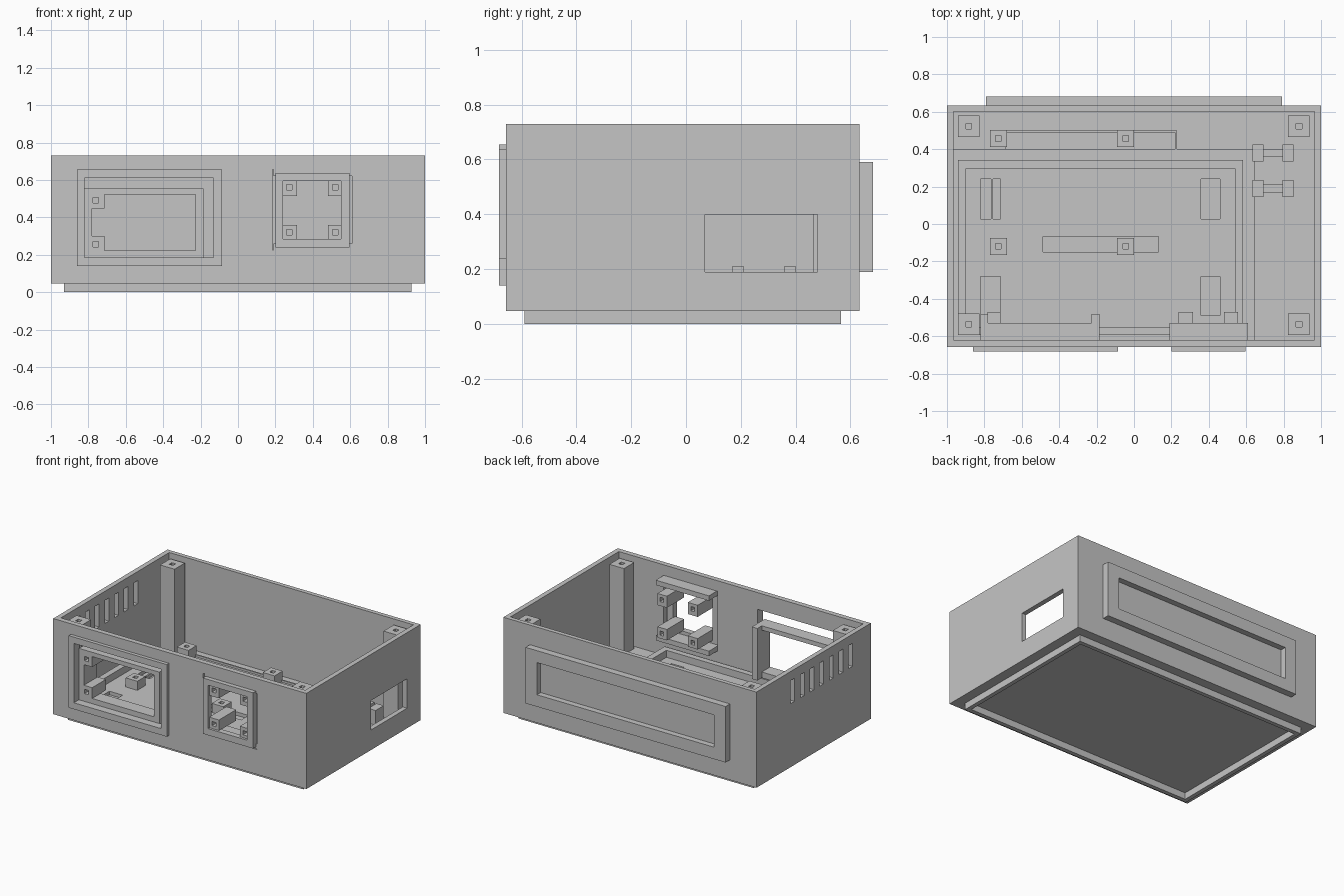
import bpy
import bmesh
from mathutils import Vector

cube = bpy.data.objects.get("Cube")
if cube:
    bpy.data.objects.remove(cube, do_unlink=True)

grey = bpy.data.materials.new("light_grey")
grey.use_nodes = True
GREY = (0.56, 0.56, 0.56, 1)
grey.diffuse_color = GREY
grey.node_tree.nodes["Principled BSDF"].inputs["Base Color"].default_value = GREY


def box(name, x, y, z):
    """Box from (low, high) ranges on each axis."""
    low, high = (Vector(c) for c in zip(x, y, z))
    bm = bmesh.new()
    bmesh.ops.create_cube(bm, size=1)
    for v in bm.verts:
        v.co = Vector([(low[i] + high[i]) / 2 + v.co[i] * (high[i] - low[i]) for i in range(3)])
    mesh = bpy.data.meshes.new(name)
    bm.to_mesh(mesh)
    bm.free()
    mesh.materials.append(grey)
    ob = bpy.data.objects.new(name, mesh)
    bpy.context.collection.objects.link(ob)
    return ob


def cut(ob, x, y, z):
    """Remove a box-shaped volume from an object."""
    cutter = box("cutter", x, y, z)
    cutter.hide_render = True
    mod = ob.modifiers.new("cut", 'BOOLEAN')
    mod.operation = 'DIFFERENCE'
    mod.solver = 'EXACT'
    mod.object = cutter
    bpy.context.view_layer.objects.active = ob
    bpy.ops.object.modifier_apply(modifier=mod.name)
    bpy.data.objects.remove(cutter, do_unlink=True)


def around(c, size):
    return (c - size / 2, c + size / 2)


def upright_post(name, x, y, size, z):
    """Square post with a square screw hole in its top."""
    post = box(name, around(x, size), around(y, size), z)
    cut(post, around(x, 0.03), around(y, 0.03), (z[1] - 0.05, z[1] + 0.1))


# Open enclosure
shell = box("enclosure", (-1, 1), (-0.657, 0.633), (0.047, 0.73))
cut(shell, (-0.965, 0.965), (-0.62, 0.602), (0.085, 1))
cut(shell, (-0.82, -0.13), (-0.8, -0.5), (0.186, 0.61))
cut(shell, (0.185, 0.61), (-0.8, -0.5), (0.225, 0.655))
cut(shell, (0.9, 1.1), (0.07, 0.48), (0.19, 0.40))

# Ventilation slits
for i in range(7):
    cut(shell, (-1.1, -0.9), around(0.225 - i * 0.109, 0.045), (0.50, 0.665))

# Base rim
rim = box("base_rim", (-0.93, 0.928), (-0.59, 0.565), (0, 0.05))
cut(rim, (-0.9, 0.898), (-0.56, 0.535), (-0.1, 0.1))

# Back raised panel with a recess
back = box("back_panel", (-0.79, 0.79), (0.63, 0.682), (0.19, 0.59))
cut(back, (-0.70, 0.70), (0.64, 0.8), (0.275, 0.505))

# Raised floor with strap slots
floor = box("raised_floor", (-0.966, 0.643), (-0.621, 0.40), (0.08, 0.115))
slots = [((0.357, 0.46), (0.027, 0.24)), ((0.357, 0.46), (-0.49, -0.28)),
         ((-0.82, -0.715), (-0.49, -0.28)), ((-0.82, -0.765), (0.027, 0.24)),
         ((-0.755, -0.715), (0.027, 0.24)), ((-0.487, 0.13), (-0.15, -0.067))]
for sx, sy in slots:
    cut(floor, sx, sy, (0.09, 0.3))

# Tray border on the floor
tray = box("tray_border", (-0.94, 0.583), (-0.592, 0.343), (0.11, 0.165))
cut(tray, (-0.897, 0.54), (-0.55, 0.298), (0, 0.4))

# Board shelf with a thin lip, and standoffs
shelf = box("board_shelf", (-0.69, 0.23), (0.395, 0.50), (0.08, 0.12))
cut(shelf, (-0.8, 0.22), (0.3, 0.49), (0.105, 0.3))
for x in (-0.725, -0.045):
    for y in (-0.12, 0.457):
        upright_post("board_standoff", x, y, 0.092, (0.08, 0.18))

# Lid posts in the corners
for x in (-0.884, 0.882):
    for y in (-0.535, 0.522):
        upright_post("corner_post", x, y, 0.115, (0.08, 0.70))

# Cable anchors beside the side window
for y in (0.19, 0.38):
    box("anchor_bar", (0.69, 0.797), around(y, 0.044), (0.08, 0.21))
    for x in (0.663, 0.824):
        box("anchor_block", around(x, 0.058), around(y, 0.092), (0.08, 0.19))

# Screen bezel on the front
bezel = box("screen_bezel", (-0.86, -0.085), (-0.682, -0.65), (0.14, 0.655))
cut(bezel, (-0.82, -0.13), (-0.8, -0.5), (0.186, 0.61))

# Screen bracket behind the bezel
bracket = box("screen_bracket", (-0.82, -0.184), (-0.625, -0.53), (0.181, 0.553))
cut(bracket, (-0.78, -0.228), (-0.8, -0.4), (0.223, 0.522))
for side in ((-0.82, -0.78), (-0.228, -0.184)):
    box("bracket_leg", side, (-0.54, -0.48), (0.181, 0.553))


def screw_tab(name, x, z, hole_x, hole_z, y):
    """Horizontal lug with a square screw hole through it."""
    tab = box(name, x, y, z)
    cut(tab, around(hole_x, 0.03), (-0.8, -0.3), around(hole_z, 0.03))


for z, hole in (((0.223, 0.30), 0.257), ((0.447, 0.522), 0.492)):
    screw_tab("screen_tab", (-0.782, -0.715), z, -0.76, hole, (-0.625, -0.47))

# Square socket frame held by inner bars
socket = box("socket_frame", (0.20, 0.597), (-0.682, -0.64), (0.238, 0.636))
cut(socket, (0.24, 0.55), (-0.8, -0.5), (0.285, 0.595))
for z in ((0.225, 0.26), (0.62, 0.655)):
    box("socket_bar", (0.19, 0.61), (-0.65, -0.53), z)
for x, hole_x in (((0.237, 0.315), 0.275), ((0.48, 0.555), 0.52)):
    for z, hole_z in (((0.282, 0.36), 0.32), ((0.515, 0.598), 0.56)):
        screw_tab("socket_tab", x, z, hole_x, hole_z, (-0.665, -0.47))
